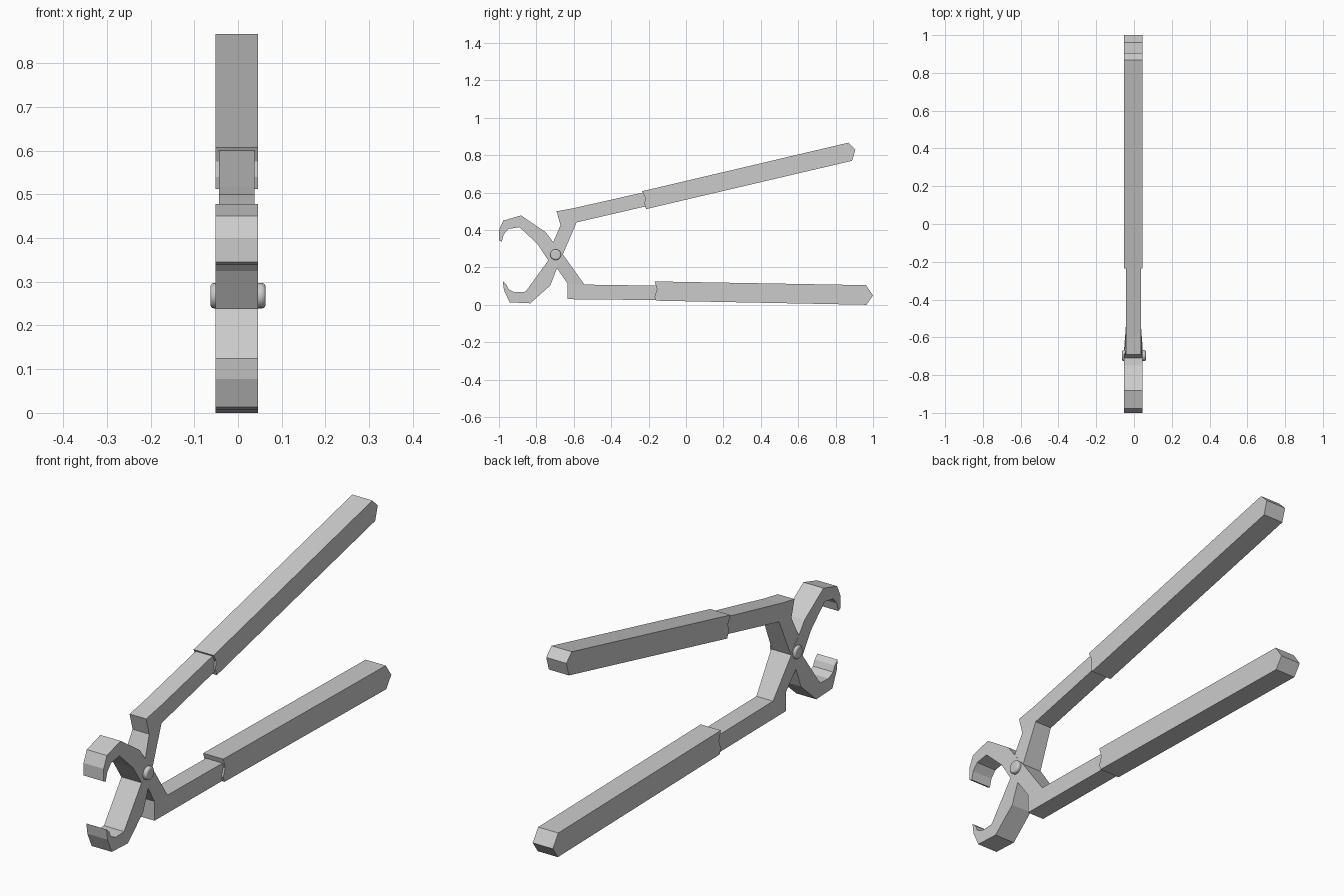
import bpy, bmesh, math

if "Cube" in bpy.data.objects:
    bpy.data.objects.remove(bpy.data.objects["Cube"])

CX = -0.003          # side-to-side centre of the tool
WIDE, SLIM = 0.049, 0.0405


def finish(name, bm):
    bmesh.ops.remove_doubles(bm, verts=bm.verts, dist=1e-5)
    bmesh.ops.recalc_face_normals(bm, faces=bm.faces)
    me = bpy.data.meshes.new(name)
    bm.to_mesh(me)
    bm.free()
    ob = bpy.data.objects.new(name, me)
    bpy.context.collection.objects.link(ob)
    return ob


def bar(name, stations):
    """Bar swept through stations of (y1, z1, y2, z2, half width)."""
    bm = bmesh.new()
    rings = [[bm.verts.new((CX + x, y, z)) for x, y, z in
              ((-w, a, b), (w, a, b), (w, c, d), (-w, c, d))]
             for a, b, c, d, w in stations]
    for p, q in zip(rings, rings[1:]):
        for i in range(4):
            j = (i + 1) % 4
            bm.faces.new((p[i], p[j], q[j], q[i]))
    bm.faces.new(rings[0])
    bm.faces.new(rings[-1])
    bmesh.ops.dissolve_degenerate(bm, dist=1e-5, edges=bm.edges)
    return finish(name, bm)


def prism(name, outline, w):
    """Flat side outline in (y, z), extruded across x."""
    bm = bmesh.new()
    face = bm.faces.new([bm.verts.new((CX - w, y, z)) for y, z in outline])
    ext = bmesh.ops.extrude_face_region(bm, geom=[face])
    for v in ext["geom"]:
        if isinstance(v, bmesh.types.BMVert):
            v.co.x += 2 * w
    return finish(name, bm)


# Half with the upper jaw and the lower handle
bar("upper_jaw_lower_arm", [
    (-1.0, .345, -.985, .338, WIDE), (-1.0, .40, -.975, .375, WIDE),
    (-.977, .45, -.95, .405, WIDE), (-.882, .478, -.89, .415, WIDE),
    (-.75, .388, -.794, .325, WIDE), (-.71, .335, -.738, .24, WIDE),
    (-.655, .265, -.69, .195, WIDE),
    (-.543, .108, -.634, .115, SLIM), (-.543, .108, -.634, .03, SLIM),
    (-.14, .102, -.14, .025, SLIM)])

# Half with the lower jaw and the upper handle
bar("lower_jaw_upper_arm", [
    (-.96, .108, -.98, .126, WIDE), (-.949, .083, -.973, .078, WIDE),
    (-.917, .067, -.943, .013, WIDE), (-.858, .070, -.832, .008, WIDE),
    (-.738, .235, -.725, .104, WIDE), (-.71, .335, -.69, .195, WIDE),
    (-.671, .425, -.585, .441, SLIM), (-.692, .50, -.585, .441, SLIM),
    (-.60, .517, -.57, .444, SLIM), (-.20, .607, -.20, .53, SLIM)])

# Grips
prism("upper_grip", [
    (-.235, .607), (.869, .867), (.906, .83), (.888, .77),
    (-.213, .512), (-.222, .54), (-.218, .575)], WIDE)
prism("lower_grip", [
    (-.168, .125), (.962, .105), (1.0, .05), (.965, .0),
    (-.16, .022), (-.168, .045), (-.155, .083)], WIDE)

# Pivot rivet with rounded heads
bpy.ops.mesh.primitive_cylinder_add(
    vertices=24, radius=.029, depth=.126, location=(0, -.697, .268),
    rotation=(0, math.pi / 2, 0))
rivet = bpy.context.object
rivet.name = "pivot_rivet"
bev = rivet.modifiers.new("round_heads", 'BEVEL')
bev.width = .008
bev.segments = 3
bpy.ops.object.shade_smooth_by_angle(angle=math.radians(35))
